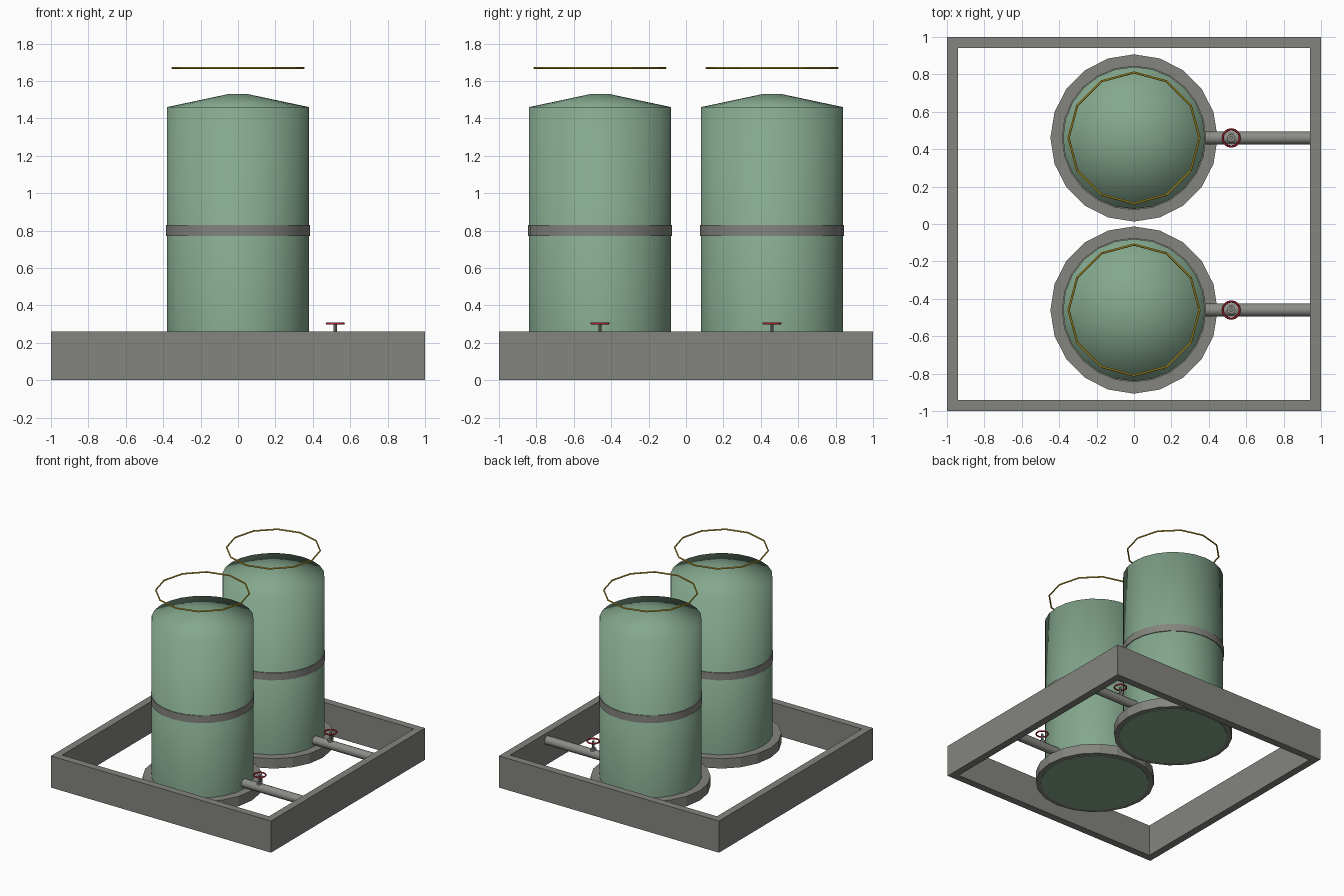
import bpy
import bmesh
import math
from mathutils import Matrix, Vector

cube = bpy.data.objects.get("Cube")
if cube:
    bpy.data.objects.remove(cube, do_unlink=True)


def material(name, rgb):
    m = bpy.data.materials.new(name)
    m.use_nodes = True
    col = (*rgb, 1)
    m.diffuse_color = col
    m.node_tree.nodes["Principled BSDF"].inputs["Base Color"].default_value = col
    return m


GREEN = material("tank_green", (0.23, 0.39, 0.27))
CONCRETE = material("concrete_grey", (0.23, 0.23, 0.21))
STEEL = material("pipe_grey", (0.26, 0.26, 0.245))
YELLOW = material("rail_yellow", (0.65, 0.45, 0.03))
RED = material("wheel_red", (0.5, 0.02, 0.035))


def finish(name, bm, mat, smooth=None):
    bmesh.ops.recalc_face_normals(bm, faces=bm.faces)
    mesh = bpy.data.meshes.new(name)
    bm.to_mesh(mesh)
    bm.free()
    mesh.materials.append(mat)
    obj = bpy.data.objects.new(name, mesh)
    bpy.context.collection.objects.link(obj)
    if smooth:
        bpy.ops.object.select_all(action='DESELECT')
        obj.select_set(True)
        bpy.context.view_layer.objects.active = obj
        bpy.ops.object.shade_smooth_by_angle(angle=math.radians(smooth))
    return obj


def lathe(name, profile, sides, centre, mat, smooth=None, closed=False):
    """Revolve (radius, height) points about z; open profiles are capped."""
    bm = bmesh.new()
    rings = []
    for r, z in profile:
        rings.append([bm.verts.new((centre[0] + r * math.cos(a), centre[1] + r * math.sin(a), z))
                      for a in (math.tau * i / sides for i in range(sides))])
    pairs = list(zip(rings, rings[1:]))
    if closed:
        pairs.append((rings[-1], rings[0]))
    else:
        bm.faces.new(rings[0])
        bm.faces.new(rings[-1])
    for lo, hi in pairs:
        for i in range(sides):
            j = (i + 1) % sides
            bm.faces.new((lo[i], lo[j], hi[j], hi[i]))
    return finish(name, bm, mat, smooth)


def torus(name, radius, tube, sides, tube_sides, centre, z, mat, smooth=None):
    circle = [(radius + tube * math.cos(a), z + tube * math.sin(a))
              for a in (math.tau * i / tube_sides for i in range(tube_sides))]
    return lathe(name, circle, sides, centre, mat, smooth, closed=True)


def rod(name, start, end, radius, sides, mat):
    a, b = Vector(start), Vector(end)
    turn = (b - a).to_track_quat('Z', 'Y').to_matrix().to_4x4()
    bm = bmesh.new()
    bmesh.ops.create_cone(bm, cap_ends=True, segments=sides, radius1=radius, radius2=radius,
                          depth=(b - a).length, matrix=Matrix.Translation((a + b) / 2) @ turn)
    return finish(name, bm, mat, 40)


# Square containment wall, open at top and bottom
bm = bmesh.new()
loops = []
for half, z in ((1, 0), (1, 0.26), (0.94, 0.26), (0.94, 0)):
    loops.append([bm.verts.new((sx * half, sy * half, z))
                  for sx, sy in ((-1, -1), (1, -1), (1, 1), (-1, 1))])
for k in range(4):
    lo, hi = loops[k], loops[(k + 1) % 4]
    for i in range(4):
        j = (i + 1) % 4
        bm.faces.new((lo[i], lo[j], hi[j], hi[i]))
finish("containment_wall", bm, CONCRETE)

# Two identical tanks with their fittings
for side, y in (("front", -0.46), ("back", 0.46)):
    c = (0, y)
    lathe(side + "_tank", [(0.38, 0.08), (0.38, 1.46), (0.05, 1.53)], 24, c, GREEN, 85)
    lathe(side + "_tank_band", [(0.379, 0.77), (0.386, 0.77), (0.386, 0.83), (0.379, 0.83)],
          24, c, CONCRETE, 40, closed=True)
    lathe(side + "_foundation", [(0.447, 0.074), (0.447, 0.155)], 20, c, CONCRETE)
    lathe(side + "_tank_floor", [(0.408, 0.07), (0.408, 0.077)], 24, c, GREEN)
    torus(side + "_guard_rail", 0.35, 0.006, 12, 6, c, 1.67, YELLOW)

    # Outlet pipe and valve
    v = (0.52, y)
    rod(side + "_outlet_pipe", (0.34, y, 0.2), (0.94, y, 0.2), 0.035, 12, STEEL)
    rod(side + "_valve_body", (0.52, y, 0.19), (0.52, y, 0.245), 0.022, 12, STEEL)
    rod(side + "_valve_stem", (0.52, y, 0.2), (0.52, y, 0.305), 0.009, 8, STEEL)
    torus(side + "_valve_wheel", 0.046, 0.006, 16, 6, v, 0.304, RED, 60)
